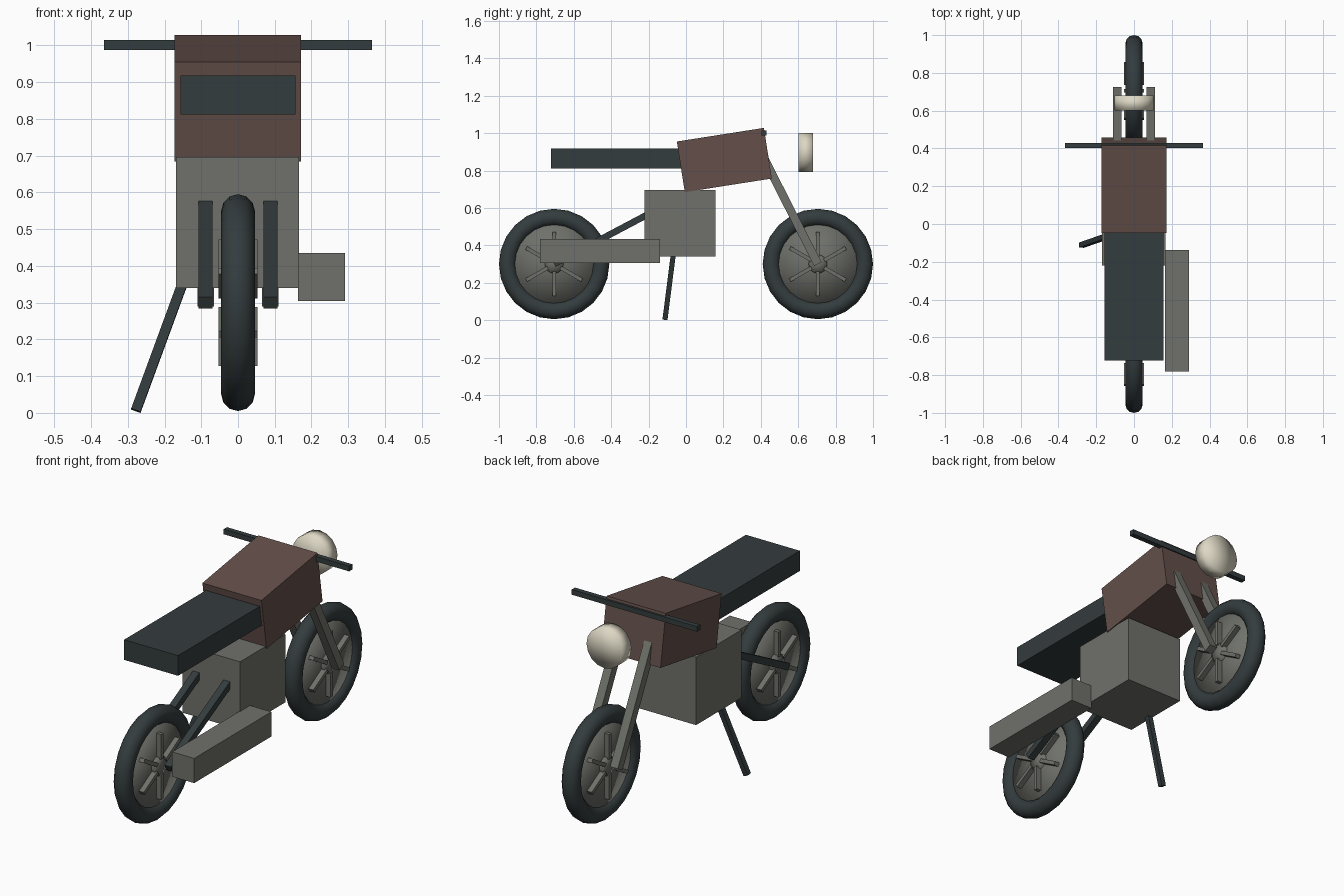
import bpy, bmesh, math
from mathutils import Vector, Matrix

if "Cube" in bpy.data.objects:
    bpy.data.objects.remove(bpy.data.objects["Cube"])


def colour(name, rgb):
    m = bpy.data.materials.new(name)
    m.diffuse_color = (*rgb, 1)
    m.use_nodes = True
    m.node_tree.nodes["Principled BSDF"].inputs["Base Color"].default_value = m.diffuse_color
    return m


DARK = colour("dark_rubber", (0.034, 0.045, 0.047))
GREY = colour("grey_metal", (0.160, 0.165, 0.145))
BROWN = colour("brown_paint", (0.125, 0.078, 0.068))
CREAM = colour("cream_glass", (0.72, 0.68, 0.55))


def finish(name, bm, mat, smooth=False):
    bmesh.ops.recalc_face_normals(bm, faces=bm.faces)
    me = bpy.data.meshes.new(name)
    for f in bm.faces:
        f.smooth = smooth
    bm.to_mesh(me)
    bm.free()
    me.materials.append(mat)
    ob = bpy.data.objects.new(name, me)
    bpy.context.collection.objects.link(ob)
    return ob


def box(name, centre, size, mat, tilt=0):
    bm = bmesh.new()
    m = (Matrix.Translation(centre) @ Matrix.Rotation(tilt, 4, 'X')
         @ Matrix.Diagonal((*size, 1)))
    bmesh.ops.create_cube(bm, size=1, matrix=m)
    return finish(name, bm, mat)


def bar(name, a, b, w, t, mat):
    """Square bar from a to b; w is its width in x, t its other thickness."""
    a, b = Vector(a), Vector(b)
    z = (b - a).normalized()
    y = z.cross(Vector((1, 0, 0))).normalized()
    x = y.cross(z)
    rot = Matrix((x, y, z)).transposed().to_4x4()
    bm = bmesh.new()
    m = (Matrix.Translation((a + b) / 2) @ rot
         @ Matrix.Diagonal((w, t, (b - a).length, 1)))
    bmesh.ops.create_cube(bm, size=1, matrix=m)
    return finish(name, bm, mat)


def disc(name, centre, radius, depth, axis, mat, sides):
    """Soft-shaded round plate with fan caps."""
    bm = bmesh.new()
    turn = Matrix.Rotation(math.pi / 2, 4, 'Y' if axis == 'X' else 'X')
    bmesh.ops.create_cone(bm, cap_ends=True, cap_tris=True, segments=sides,
                          radius1=radius, radius2=radius, depth=depth,
                          matrix=Matrix.Translation(centre) @ turn)
    return finish(name, bm, mat, True)


def tyre(name, centre, major, minor, n=24, k=12):
    """Ring spun around the x axis."""
    bm = bmesh.new()
    ring = []
    for i in range(k):
        a = 2 * math.pi * i / k
        ring.append(bm.verts.new((minor * math.sin(a), 0,
                                  major + minor * math.cos(a))))
    edges = [bm.edges.new((ring[i], ring[(i + 1) % k])) for i in range(k)]
    bmesh.ops.spin(bm, geom=ring + edges, cent=(0, 0, 0), axis=(1, 0, 0),
                   angle=2 * math.pi, steps=n)
    bmesh.ops.remove_doubles(bm, verts=bm.verts, dist=1e-4)
    bmesh.ops.translate(bm, verts=bm.verts, vec=centre)
    return finish(name, bm, DARK, True)


# Wheels: tyre, plate, hub and six spokes
for label, y in (("rear", -0.705), ("front", 0.705)):
    c = Vector((0, y, 0.30))
    tyre(label + "_tyre", c, 0.249, 0.046)
    disc(label + "_wheel_plate", c, 0.21, 0.05, 'X', GREY, 24)
    disc(label + "_hub", c, 0.05, 0.09, 'X', GREY, 16)
    for i in range(6):
        a = math.radians(90 + 60 * i)
        d = Vector((0, math.cos(a), math.sin(a)))
        bar(f"{label}_spoke_{i + 1}", c + d * 0.04, c + d * 0.172,
            0.106, 0.02, GREY)

# Fork legs and swing arms
for side, s in (("left", -1), ("right", 1)):
    bar(side + "_fork_leg", (0.088 * s, 0.705, 0.30), (0.088 * s, 0.42, 0.86),
        0.045, 0.045, GREY)
    bar(side + "_swing_arm", (0.089 * s, -0.705, 0.30), (0.089 * s, -0.21, 0.562),
        0.038, 0.035, DARK)

# Body
box("engine_block", (-0.001, -0.032, 0.518), (0.335, 0.378, 0.357), GREY)
box("exhaust", (0.227, -0.459, 0.370), (0.128, 0.642, 0.130), GREY)
box("fuel_tank", (-0.001, 0.205, 0.856), (0.344, 0.471, 0.274), BROWN,
    math.radians(8.9))
box("seat", (0, -0.37, 0.865), (0.314, 0.705, 0.106), DARK)
box("handlebar", (0, 0.416, 1.001), (0.73, 0.027, 0.027), DARK)

# Headlamp and side stand
disc("headlamp", (0, 0.64, 0.897), 0.104, 0.078, 'Y', CREAM, 16)
bar("side_stand", (-0.278, -0.112, 0.006), (-0.137, -0.063, 0.39),
    0.027, 0.027, DARK)
